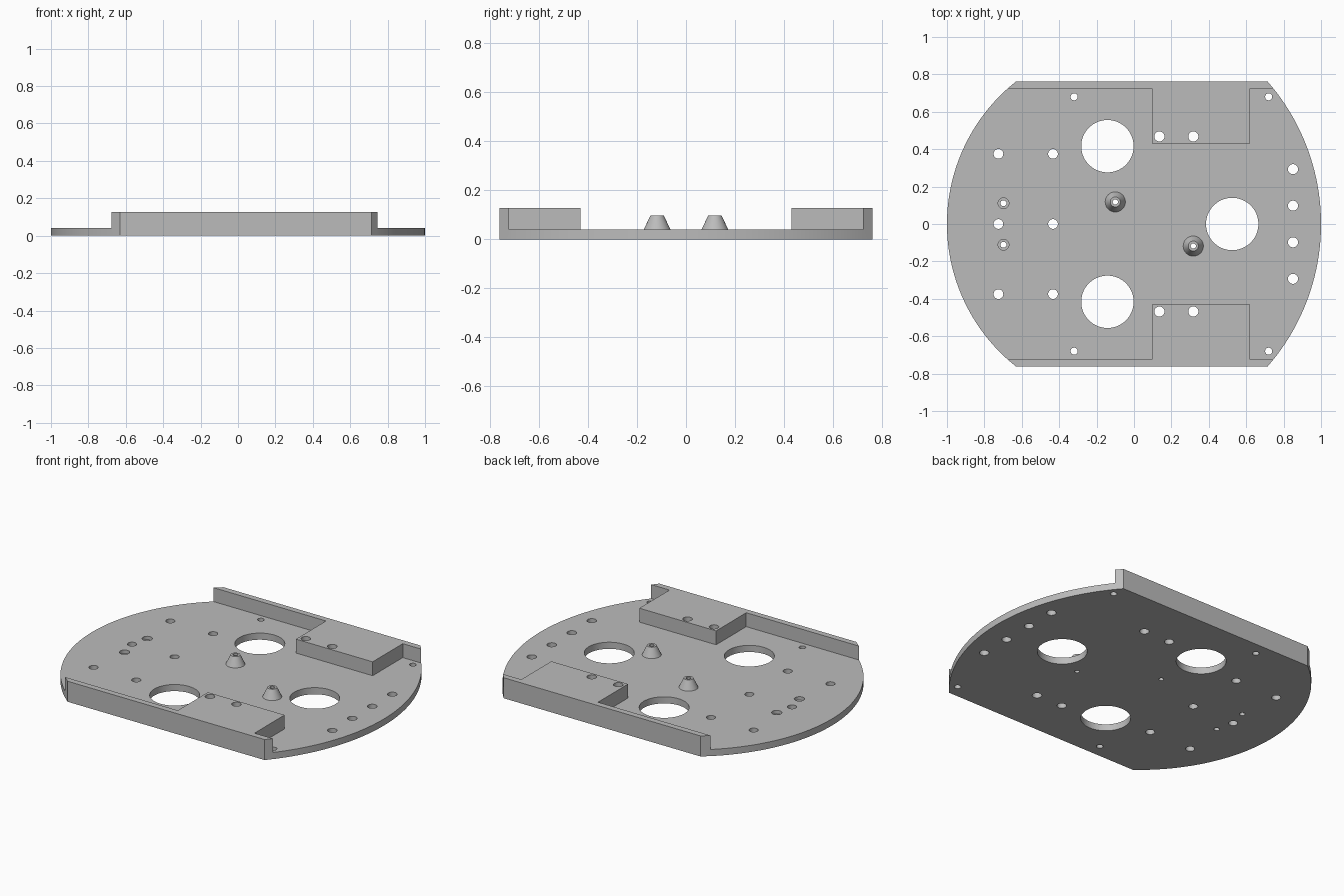
import bpy, bmesh, math

cube = bpy.data.objects.get("Cube")
if cube:
    bpy.data.objects.remove(cube, do_unlink=True)

HALF_W, RAIL_IN, BLOCK_IN = 0.761, 0.724, 0.43
PLATE_H, RAIL_H, POST_H = 0.041, 0.127, 0.098

grey = bpy.data.materials.new("plain grey")
grey.use_nodes = True
grey.diffuse_color = (0.5, 0.5, 0.5, 1)
grey.node_tree.nodes["Principled BSDF"].inputs["Base Color"].default_value = (0.5, 0.5, 0.5, 1)


def make_object(name, bm):
    bmesh.ops.recalc_face_normals(bm, faces=bm.faces)
    mesh = bpy.data.meshes.new(name)
    bm.to_mesh(mesh)
    bm.free()
    mesh.materials.append(grey)
    obj = bpy.data.objects.new(name, mesh)
    bpy.context.collection.objects.link(obj)
    return obj


def prism(name, outline, z0, z1):
    bm = bmesh.new()
    face = bm.faces.new([bm.verts.new((x, y, z0)) for x, y in outline])
    top = bmesh.ops.extrude_face_region(bm, geom=[face])["geom"]
    bmesh.ops.translate(bm, vec=(0, 0, z1 - z0),
                        verts=[v for v in top if isinstance(v, bmesh.types.BMVert)])
    return make_object(name, bm)


def add_turned(bm, x, y, profile, sides):
    """Closed turned solid from (radius, height) pairs, bottom to top."""
    rings = []
    for r, z in profile:
        angles = [math.tau * i / sides for i in range(sides)]
        rings.append([bm.verts.new((x + r * math.cos(a), y + r * math.sin(a), z))
                      for a in angles])
    for low, high in zip(rings, rings[1:]):
        for i in range(sides):
            j = (i + 1) % sides
            bm.faces.new((low[i], low[j], high[j], high[i]))
    bm.faces.new(rings[0][::-1])
    bm.faces.new(rings[-1])


def arc(tip, corner, steps=40):
    """Curved end from y = 0 up to the corner, with a point at the rail's inner edge."""
    rise = abs(tip - corner)
    radius = (HALF_W ** 2 + rise ** 2) / (2 * rise)
    side = math.copysign(1, tip)
    inner = math.asin(RAIL_IN / radius)
    angles = [inner * i / steps for i in range(steps + 1)] + [math.asin(HALF_W / radius)]
    return [(tip - side * radius * (1 - math.cos(a)), radius * math.sin(a)) for a in angles]


def flip(points):
    return [(x, -y) for x, y in points]


def apply_boolean(target, other, operation):
    mod = target.modifiers.new(operation, "BOOLEAN")
    mod.object, mod.operation, mod.solver = other, operation, "EXACT"
    bpy.context.view_layer.objects.active = target
    bpy.ops.object.modifier_apply(modifier=mod.name)
    bpy.data.objects.remove(other, do_unlink=True)


# Base plate with two straight sides and two curved ends
right_end, left_end = arc(1.0, 0.715), arc(-1.0, -0.632)
outline = right_end + left_end[::-1] + flip(left_end[1:]) + flip(right_end[1:])[::-1]
plate = prism("chassis_plate", outline, 0, PLATE_H)

# Side rails, each with a mounting block stepping inward
rail = right_end[-2:] + left_end[:-3:-1] + [
    (0.095, RAIL_IN), (0.095, BLOCK_IN), (0.62, BLOCK_IN), (0.62, RAIL_IN)]
for name, points in (("back_rail", rail), ("front_rail", flip(rail))):
    apply_boolean(plate, prism(name, points, 0, RAIL_H), "UNION")

# Tapered standoffs
posts = [(-0.1, 0.118), (0.317, -0.118)]
bm = bmesh.new()
for x, y in posts:
    add_turned(bm, x, y, [(0.054, 0.02), (0.054, PLATE_H), (0.027, POST_H)], 40)
apply_boolean(plate, make_object("standoffs", bm), "UNION")

# Holes: (x, y, radius), mirrored front to back
holes = [(-0.142, 0.416, 0.14), (0.525, 0, 0.14),
         (-0.32, 0.68, 0.019), (0.72, 0.68, 0.019),
         (0.136, 0.468, 0.027), (0.317, 0.468, 0.027),
         (0.85, 0.293, 0.027), (0.85, 0.098, 0.027)]
holes += [(x, y, 0.026) for x in (-0.725, -0.433) for y in (0, 0.375)]
bm = bmesh.new()
for x, y, r in holes:
    for side in ((1, -1) if y else (1,)):
        add_turned(bm, x, side * y, [(r, -0.1), (r, 0.3)], 72 if r > 0.1 else 32)
for x, y in posts:
    add_turned(bm, x, y, [(0.014, -0.1), (0.014, 0.3)], 32)

# Counterbored holes
for y in (0.111, -0.111):
    add_turned(bm, -0.698, y, [(0.016, -0.1), (0.016, 0.02), (0.029, 0.02), (0.029, 0.3)], 32)
cutter = make_object("hole_cutter", bm)
cutter.hide_render = True
apply_boolean(plate, cutter, "DIFFERENCE")

bpy.ops.object.select_all(action="DESELECT")
plate.select_set(True)
bpy.context.view_layer.objects.active = plate
bpy.ops.object.shade_smooth_by_angle(angle=math.radians(25))
